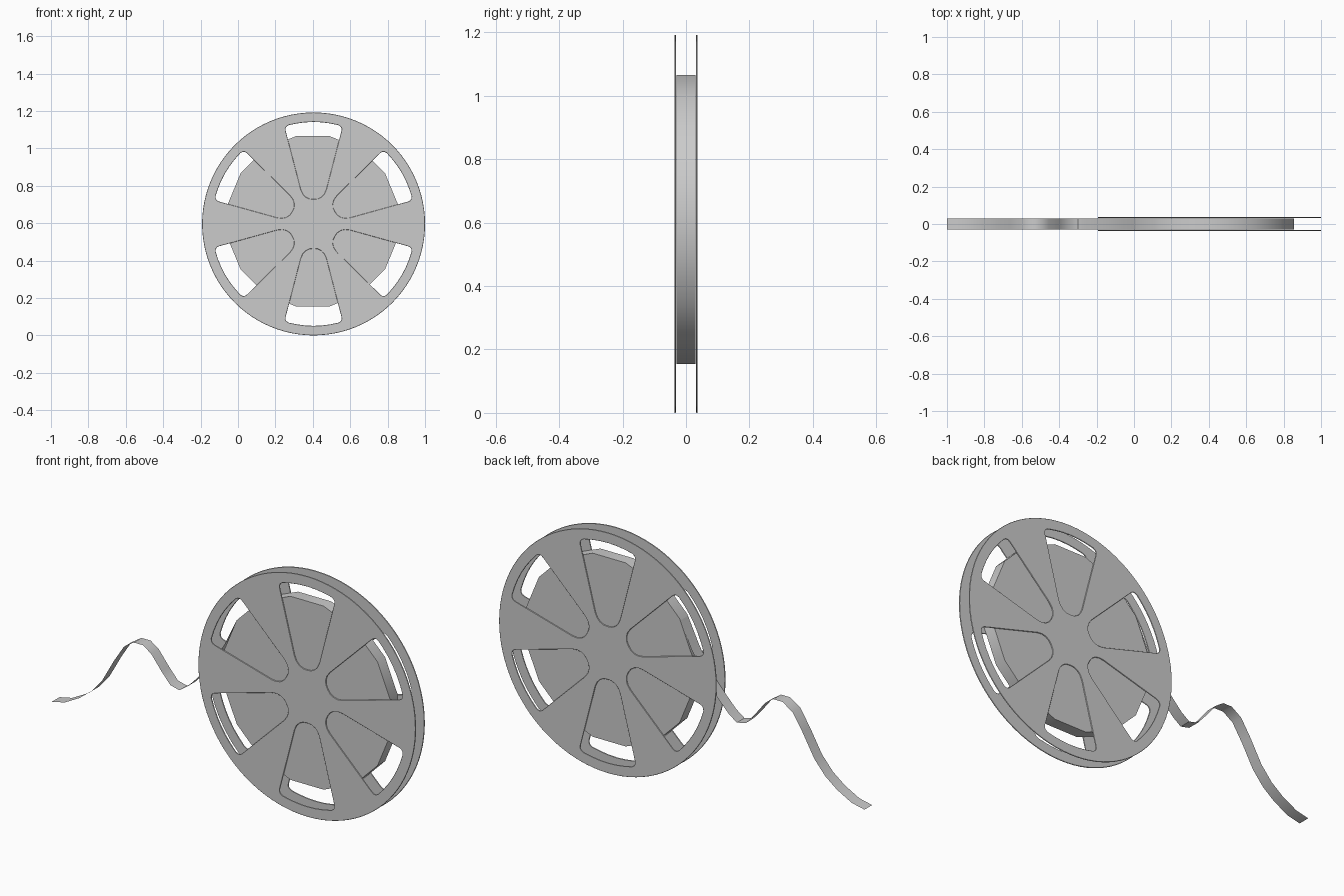
import bpy, bmesh, math
from mathutils import Matrix, Vector

if "Cube" in bpy.data.objects:
    bpy.data.objects.remove(bpy.data.objects["Cube"])

CX, CZ, R = 0.404, 0.596, 0.596   # reel centre and radius
HALF = 0.03                       # half width of the film


def finish(obj, angle=35):
    bpy.ops.object.select_all(action='DESELECT')
    obj.select_set(True)
    bpy.context.view_layer.objects.active = obj
    bpy.ops.object.shade_smooth_by_angle(angle=math.radians(angle))


def mesh_object(name, bm):
    me = bpy.data.meshes.new(name)
    bm.to_mesh(me)
    bm.free()
    obj = bpy.data.objects.new(name, me)
    bpy.context.collection.objects.link(obj)
    return obj


def add_loop(curve, pts):
    s = curve.splines.new('POLY')
    s.points.add(len(pts) - 1)
    for p, (x, y) in zip(s.points, pts):
        p.co = (x, y, 0, 1)
    s.use_cyclic_u = True


# half outline of one rounded wedge window, pointing up from the hub
half = [(0.022, 0.134), (0.042, 0.144), (0.057, 0.160), (0.068, 0.184),
        (0.149, 0.497), (0.150, 0.510), (0.145, 0.520), (0.133, 0.528),
        (0.090, 0.537), (0.045, 0.543)]
window = [(0, 0.132)] + half + [(0, 0.545)] + [(-x, y) for x, y in reversed(half)]


# side plates: filled disc outline with six windows
def side_plate(name, y):
    cu = bpy.data.curves.new(name, 'CURVE')
    cu.dimensions = '2D'
    cu.fill_mode = 'BOTH'
    cu.extrude = 0.001
    cu.bevel_depth = 0.0015
    cu.bevel_resolution = 0
    cu.offset = -0.0015
    n = 96
    add_loop(cu, [(R * math.cos(2 * math.pi * i / n), R * math.sin(2 * math.pi * i / n))
                  for i in range(n)])
    for k in range(6):
        rot = Matrix.Rotation(k * math.pi / 3, 2)
        add_loop(cu, [tuple(rot @ Vector(p)) for p in window])
    obj = bpy.data.objects.new(name, cu)
    bpy.context.collection.objects.link(obj)
    obj.location = (CX, y, CZ)
    obj.rotation_euler = (math.pi / 2, 0, 0)
    bpy.ops.object.select_all(action='DESELECT')
    obj.select_set(True)
    bpy.context.view_layer.objects.active = obj
    bpy.ops.object.convert(target='MESH')
    finish(bpy.context.view_layer.objects.active)


side_plate("front_plate", -0.0345)
side_plate("back_plate", 0.0345)

# wound film: 16-sided drum between the plates
bm = bmesh.new()
bmesh.ops.create_cone(bm, cap_ends=True, segments=16, radius1=0.464, radius2=0.464,
                      depth=2 * HALF)
bm.transform(Matrix.Translation((0.4, 0, 0.61)) @ Matrix.Rotation(math.pi / 2, 4, 'X')
             @ Matrix.Rotation(math.pi / 16, 4, 'Z'))
# put flats (not corners) on top, bottom and sides
finish(mesh_object("film_roll", bm))

# loose film tail: wavy ribbon leaving the roll
path = [(-1.0, 0.192), (-0.93, 0.207), (-0.85, 0.25), (-0.785, 0.30), (-0.725, 0.37),
        (-0.66, 0.485), (-0.605, 0.57), (-0.55, 0.606), (-0.50, 0.606), (-0.455, 0.575),
        (-0.40, 0.505), (-0.35, 0.448), (-0.30, 0.436), (-0.255, 0.468), (-0.205, 0.52),
        (-0.15, 0.58), (-0.10, 0.65), (-0.05, 0.735), (0.01, 0.86)]
bm = bmesh.new()
rows = [[bm.verts.new((x, y, z)) for y in (-HALF, HALF)] for x, z in path]
for a, b in zip(rows, rows[1:]):
    bm.faces.new((a[0], b[0], b[1], a[1]))
finish(mesh_object("film_tail", bm), 40)
